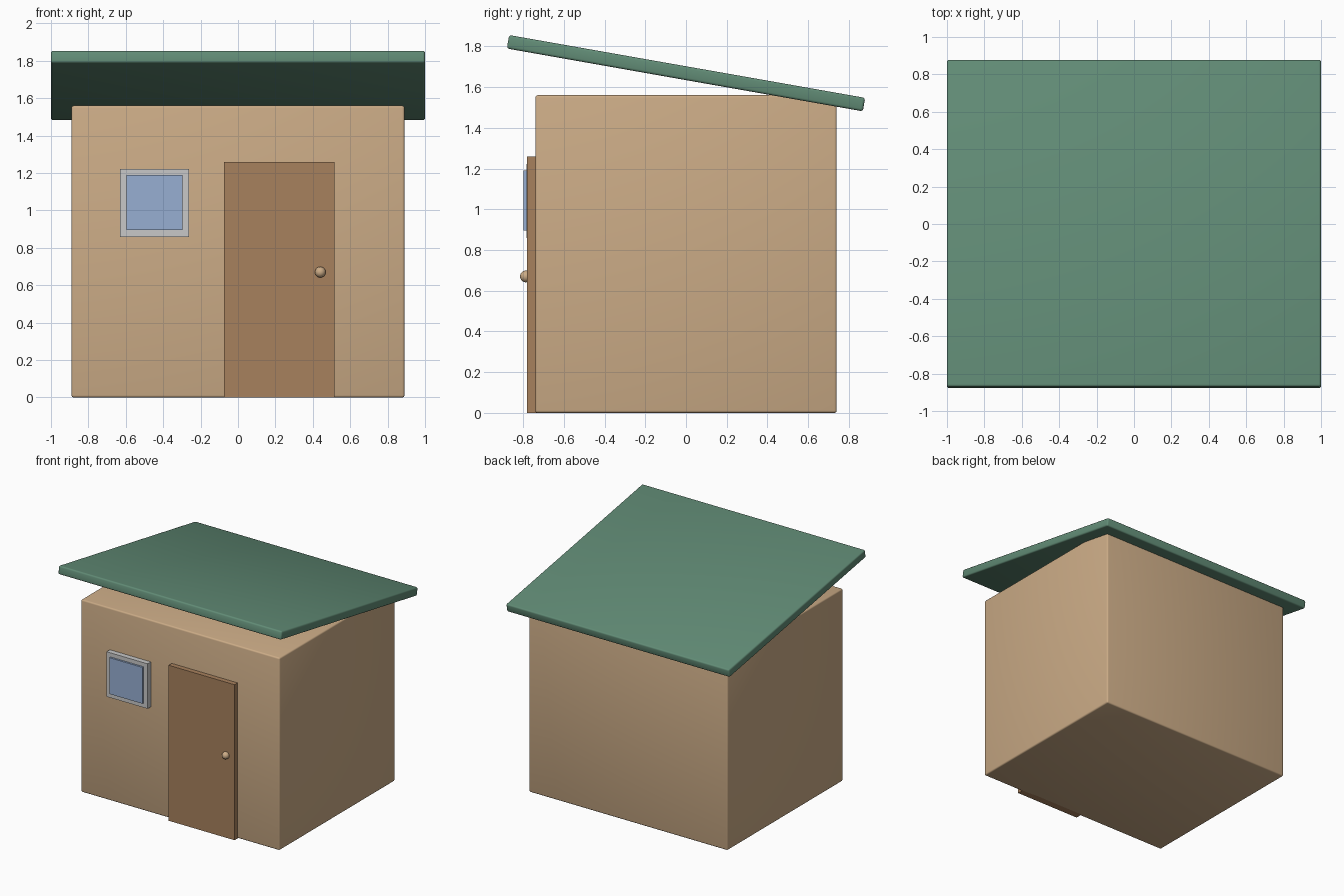
import bpy
import math

cube = bpy.data.objects.get("Cube")
if cube:
    bpy.data.objects.remove(cube, do_unlink=True)


def material(name, color):
    mat = bpy.data.materials.new(name)
    mat.use_nodes = True
    rgba = (*color, 1)
    mat.diffuse_color = rgba
    mat.node_tree.nodes["Principled BSDF"].inputs["Base Color"].default_value = rgba
    return mat


tan = material("tan plaster", (0.60, 0.41, 0.24))
green = material("roof green", (0.12, 0.26, 0.18))
brown = material("door brown", (0.39, 0.22, 0.11))
grey = material("frame grey", (0.58, 0.58, 0.58))
blue = material("glass blue", (0.31, 0.43, 0.65))


def finish(obj, name, mat, smooth=False):
    obj.name = name
    obj.data.name = name
    obj.data.materials.append(mat)
    if smooth:
        bpy.ops.object.shade_smooth()
    return obj


def box(name, center, size, mat, tilt=0, bevel=0):
    bpy.ops.mesh.primitive_cube_add(size=1, location=center, rotation=(tilt, 0, 0))
    obj = bpy.context.object
    obj.scale = size
    bpy.ops.object.transform_apply(location=False, rotation=False, scale=True)
    if bevel:
        mod = obj.modifiers.new("soft edges", "BEVEL")
        mod.width = bevel
        mod.segments = 3
    return finish(obj, name, mat, smooth=bevel > 0)


# Walls and the tilted slab roof, both with rounded edges
box("walls", (0, 0, 0.78), (1.78, 1.48, 1.56), tan, bevel=0.012)
box("roof", (0, 0, 1.668), (2.0, 1.775, 0.067), green,
    tilt=math.radians(-10), bevel=0.012)

# Door with a round knob
box("door", (0.22, -0.75, 0.63), (0.59, 0.06, 1.26), brown)
bpy.ops.mesh.primitive_uv_sphere_add(segments=24, ring_count=12, radius=0.029,
                                     location=(0.44, -0.786, 0.67))
finish(bpy.context.object, "door_knob", tan, smooth=True)

# Window frame with a raised pane
box("window_frame", (-0.447, -0.75, 1.04), (0.368, 0.064, 0.364), grey)
box("window_glass", (-0.447, -0.765, 1.042), (0.298, 0.064, 0.294), blue)
